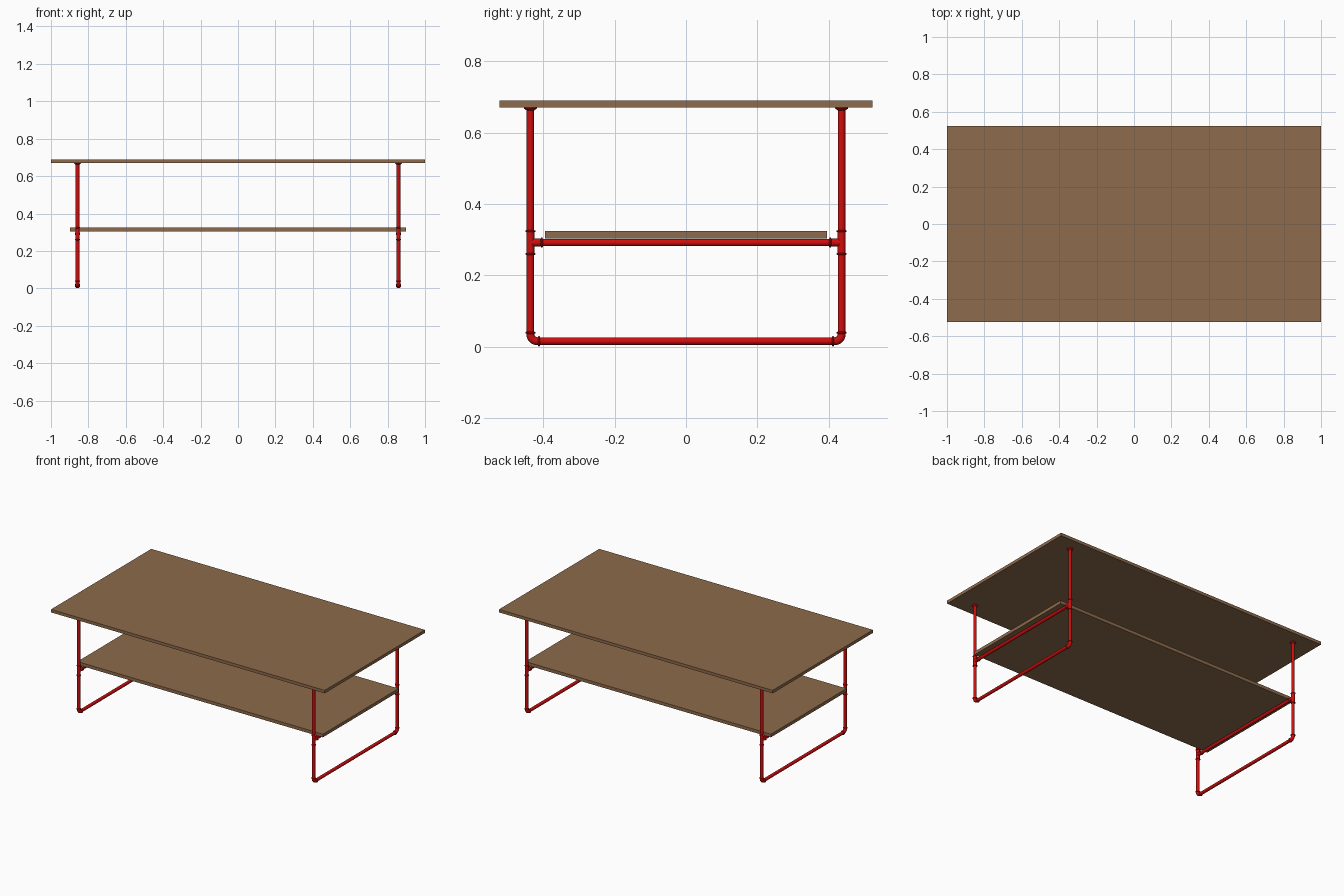
import bpy, bmesh, math
from mathutils import Vector

if "Cube" in bpy.data.objects:
    bpy.data.objects.remove(bpy.data.objects["Cube"])


def material(name, rgb):
    m = bpy.data.materials.new(name)
    m.diffuse_color = (*rgb, 1)
    m.use_nodes = True
    m.node_tree.nodes["Principled BSDF"].inputs["Base Color"].default_value = m.diffuse_color
    return m


WOOD = material("brown wood", (0.27, 0.147, 0.072))
RED = material("red pipe", (0.62, 0.004, 0.004))

X, Y = 0.858, 0.436          # pipe frame centre lines
Z_FOOT, Z_BAR, Z_TOP = 0.0155, 0.292, 0.67
R_PIPE, R_FIT, R_RIM = 0.0102, 0.0112, 0.0142
SIDES = 24


def finish(name, bm, mat, smooth=True):
    bmesh.ops.recalc_face_normals(bm, faces=bm.faces)
    me = bpy.data.meshes.new(name)
    bm.to_mesh(me)
    bm.free()
    me.materials.append(mat)
    ob = bpy.data.objects.new(name, me)
    bpy.context.collection.objects.link(ob)
    if smooth:
        bpy.context.view_layer.objects.active = ob
        ob.select_set(True)
        bpy.ops.object.shade_smooth_by_angle(angle=math.radians(35))
        ob.select_set(False)
    return ob


def board(name, sx, sy, z0, z1):
    bm = bmesh.new()
    bmesh.ops.create_cube(bm, size=1)
    for v in bm.verts:
        v.co = Vector((v.co.x * sx, v.co.y * sy, (z0 + z1) / 2 + v.co.z * (z1 - z0)))
    finish(name, bm, WOOD, False)


def sweep(bm, path):
    """Capped tube through (point, radius) pairs lying in a plane of constant x."""
    side = Vector((1, 0, 0))
    rings = []
    for i, (p, r) in enumerate(path):
        p = Vector(p)
        a = Vector(path[max(i - 1, 0)][0])
        b = Vector(path[min(i + 1, len(path) - 1)][0])
        up = (b - a).normalized().cross(side)
        rings.append([bm.verts.new(p + r * (math.cos(t) * side + math.sin(t) * up))
                      for t in (2 * math.pi * k / SIDES for k in range(SIDES))])
    for r0, r1 in zip(rings, rings[1:]):
        for k in range(SIDES):
            j = (k + 1) % SIDES
            bm.faces.new((r0[k], r0[j], r1[j], r1[k]))
    bm.faces.new(rings[0])
    bm.faces.new(rings[-1])


def pipe(name, a, b):
    bm = bmesh.new()
    sweep(bm, [(a, R_PIPE), (b, R_PIPE)])
    finish(name, bm, RED)


def rim(bm, p, axis):
    # rounded collar at a fitting's mouth
    p, axis = Vector(p), Vector(axis)
    sweep(bm, [(p + axis * d, r) for d, r in
               ((-0.003, R_FIT), (-0.0015, R_RIM), (0.0015, R_RIM), (0.003, R_FIT))])


# boards
board("table_top", 2.0, 1.046, Z_TOP, 0.69)
board("lower_shelf", 1.794, 0.79, 0.303, 0.324)

for sx, xn in ((-1, "left"), (1, "right")):
    x = X * sx
    pipe(xn + "_foot_bar", (x, -Y + 0.02, Z_FOOT), (x, Y - 0.02, Z_FOOT))
    pipe(xn + "_shelf_bar", (x, -Y, Z_BAR), (x, Y, Z_BAR))
    for sy, yn in ((-1, "front"), (1, "back")):
        y, tag = Y * sy, f"{yn}_{xn}_"
        pipe(tag + "leg", (x, y, Z_FOOT + 0.02), (x, y, Z_TOP - 0.002))

        # elbow between leg and foot bar
        bm = bmesh.new()
        bend, reach = 0.02, 0.024
        pts = [(x, y, Z_FOOT + reach)]
        for k in range(9):
            t = math.pi / 2 * k / 8
            pts.append((x, y - sy * bend * (1 - math.cos(t)),
                        Z_FOOT + bend * (1 - math.sin(t))))
        pts.append((x, y - sy * reach, Z_FOOT))
        sweep(bm, [(p, R_FIT) for p in pts])
        rim(bm, pts[0], (0, 0, 1))
        rim(bm, pts[-1], (0, 1, 0))
        finish(tag + "elbow", bm, RED)

        # tee between leg and shelf bar
        bm = bmesh.new()
        t = 0.032
        sweep(bm, [((x, y, Z_BAR - t), R_FIT), ((x, y, Z_BAR + t), R_FIT)])
        sweep(bm, [((x, y, Z_BAR), R_FIT), ((x, y - sy * t, Z_BAR), R_FIT)])
        rim(bm, (x, y, Z_BAR - t), (0, 0, 1))
        rim(bm, (x, y, Z_BAR + t), (0, 0, 1))
        rim(bm, (x, y - sy * t, Z_BAR), (0, 1, 0))
        finish(tag + "tee", bm, RED)

        # flared flange under the table top
        bm = bmesh.new()
        sweep(bm, [((x, y, Z_TOP - d), r) for d, r in
                   ((0.008, R_PIPE), (0.0065, 0.0125), (0.004, 0.0165),
                    (0.002, 0.0185), (0.0, 0.0185))])
        finish(tag + "flange", bm, RED)
